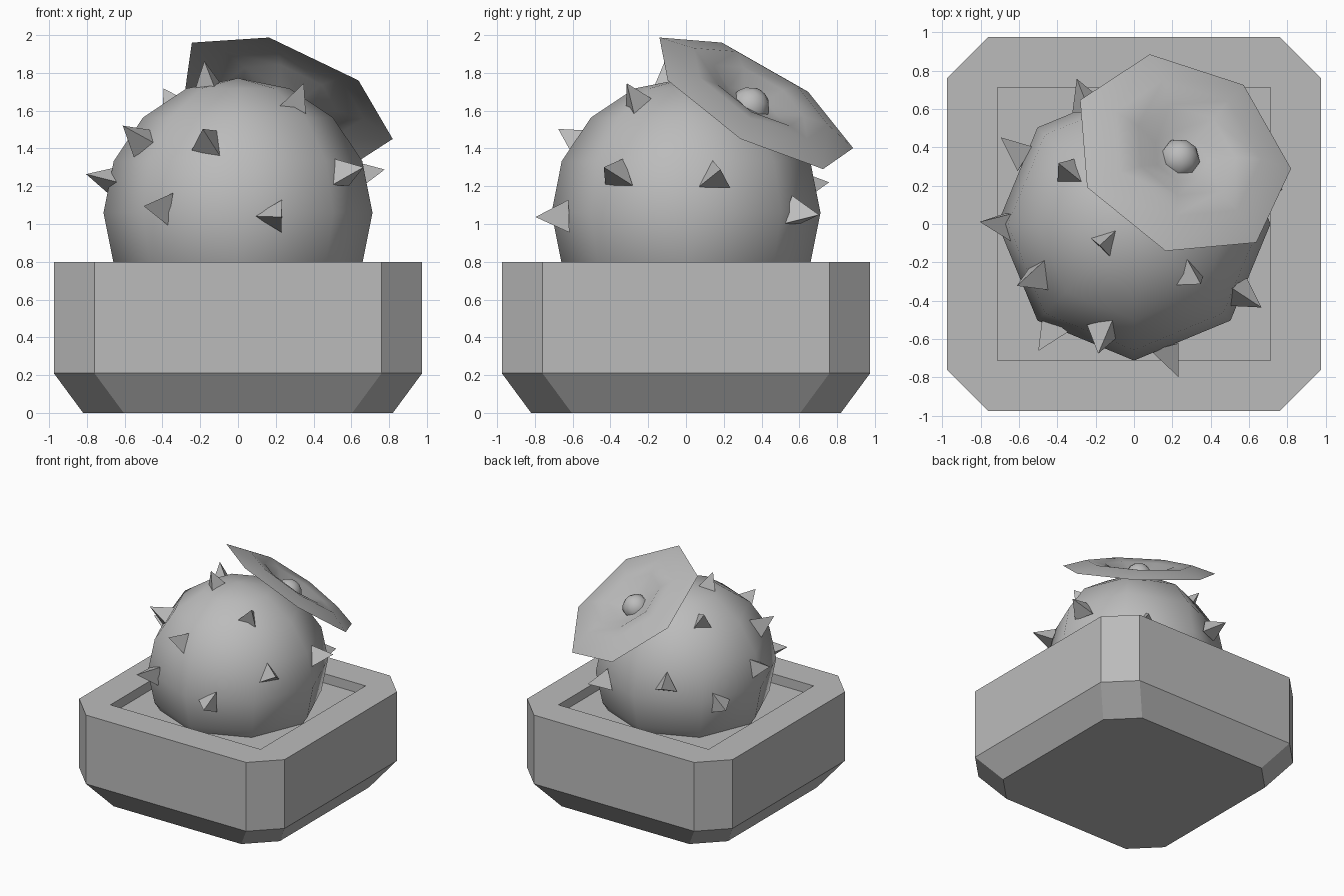
import bpy, bmesh, math
from mathutils import Vector, Matrix

if "Cube" in bpy.data.objects:
    bpy.data.objects.remove(bpy.data.objects["Cube"])

grey = bpy.data.materials.new("plain grey")
grey.use_nodes = True
grey.diffuse_color = (0.5, 0.5, 0.5, 1)
grey.node_tree.nodes["Principled BSDF"].inputs["Base Color"].default_value = grey.diffuse_color


def finish(name, bm, smooth=False, matrix=None):
    """Turn a bmesh into a named, coloured object."""
    mesh = bpy.data.meshes.new(name)
    bm.to_mesh(mesh)
    bm.free()
    mesh.materials.append(grey)
    mesh.shade_smooth() if smooth else mesh.shade_flat()
    obj = bpy.data.objects.new(name, mesh)
    bpy.context.scene.collection.objects.link(obj)
    if matrix:
        obj.matrix_world = matrix
    return obj


def loft(rings, cap_start=False, cap_end=False):
    """Skin a list of equally long vertex rings."""
    bm = bmesh.new()
    loops = [[bm.verts.new(p) for p in ring] for ring in rings]
    for a, b in zip(loops, loops[1:]):
        for i in range(len(a)):
            j = (i + 1) % len(a)
            bm.faces.new((a[i], a[j], b[j], b[i]))
    if cap_start:
        bm.faces.new(loops[0][::-1])
    if cap_end:
        bm.faces.new(loops[-1])
    bmesh.ops.remove_doubles(bm, verts=bm.verts, dist=0.0001)
    return bm


def cut_square(half, flat, z):
    """Square with cut corners; flat is half the length of each straight side."""
    corners = [(half, -flat), (half, flat), (flat, half), (-flat, half),
               (-half, flat), (-half, -flat), (-flat, -half), (flat, -half)]
    return [(x, y, z) for x, y in corners]


def outward_frame(origin, normal, hint):
    """Matrix with z along normal and y as close to hint as possible."""
    z = normal.normalized()
    x = hint.cross(z).normalized()
    y = z.cross(x)
    return Matrix.Translation(origin) @ Matrix((x, y, z)).transposed().to_4x4()


# Square pot with cut corners, tapered foot and a shallow recess of soil
finish("pot", loft([
    cut_square(0.82, 0.605, 0), cut_square(0.975, 0.76, 0.21),
    cut_square(0.975, 0.76, 0.8), cut_square(0.712, 0.712, 0.8),
    cut_square(0.712, 0.712, 0.72)], True, True))

# Round cactus body
body_centre = Vector((0, 0, 1.06))
bm = bmesh.new()
bmesh.ops.create_uvsphere(bm, u_segments=8, v_segments=8, radius=0.712)
finish("cactus_body", bm, True, Matrix.Translation(body_centre))

# Three-sided spikes: position on the body, and roll in degrees
spikes = [
    ((-0.53, -0.28, 1.46), 30), ((-0.16, -0.58, 1.44), -15),
    ((-0.43, -0.57, 1.09), -40), ((0.20, -0.69, 1.04), -30),
    ((0.58, -0.38, 1.27), 0), ((0.30, -0.27, 1.65), -35),
    ((-0.16, -0.10, 1.78), 15), ((-0.71, 0.01, 1.24), 30),
    ((-0.36, 0.29, 1.66), 0), ((0.68, 0.16, 1.26), 0),
    ((0.38, 0.61, 1.05), 0), ((-0.26, 0.66, 1.20), 0),
    ((-0.60, 0.39, 1.03), 30)]
for n, (place, roll) in enumerate(spikes, 1):
    out = (Vector(place) - body_centre).normalized()
    frame = outward_frame(body_centre + out * 0.745, out, Vector((0, 0, 1)))
    bm = bmesh.new()
    bmesh.ops.create_cone(bm, cap_ends=True, segments=3, radius1=0.1, radius2=0, depth=0.17)
    finish(f"spike_{n}", bm, False, frame @ Matrix.Rotation(math.radians(roll), 4, "Z"))

# Seven-sided flower: thin flared dish with a raised ridge and sunken middle
flower_centre = Vector((0.25, 0.357, 1.65))
flower_frame = outward_frame(flower_centre, flower_centre - body_centre, Vector((-0.08, -0.49, 0.35)))
angles = [math.radians(90) + math.tau * i / 7 for i in range(7)]
profile = [(0.607, 0), (0.42, 0.06), (0.28, 0.045), (0.15, -0.015)]
rings = [[(r * math.cos(a), r * math.sin(a), h) for a in angles] for r, h in profile]
finish("flower_petals", loft(rings, cap_end=True), True, flower_frame)

# Button in the middle of the flower
bm = bmesh.new()
bmesh.ops.create_uvsphere(bm, u_segments=8, v_segments=8, radius=0.108)
finish("flower_button", bm, True, flower_frame @ Matrix.Translation((0, 0, -0.04)))
